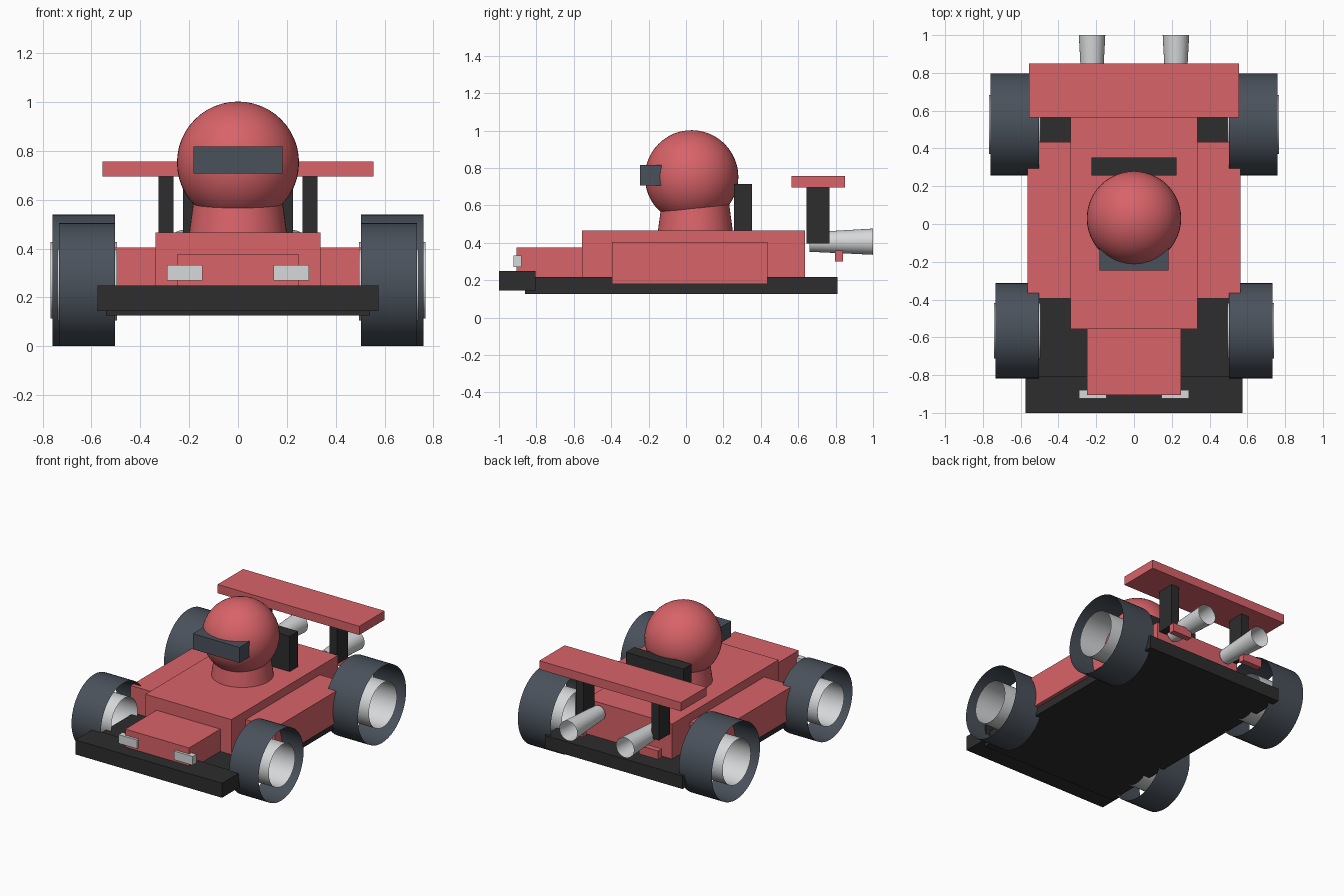
import bpy
import bmesh
import math
from mathutils import Matrix, Vector

cube = bpy.data.objects.get("Cube")
if cube:
    bpy.data.objects.remove(cube, do_unlink=True)


def material(name, rgb):
    mat = bpy.data.materials.new(name)
    mat.use_nodes = True
    mat.diffuse_color = (*rgb, 1)
    mat.node_tree.nodes["Principled BSDF"].inputs["Base Color"].default_value = (*rgb, 1)
    return mat


RED = material("red paint", (0.69, 0.125, 0.14))
BLACK = material("black trim", (0.026, 0.026, 0.026))
RUBBER = material("slate rubber", (0.068, 0.083, 0.105))
SILVER = material("silver metal", (0.68, 0.69, 0.70))


def finish(name, bm, mat, smooth=False):
    mesh = bpy.data.meshes.new(name)
    bm.to_mesh(mesh)
    bm.free()
    mesh.materials.append(mat)
    for poly in mesh.polygons:
        poly.use_smooth = smooth
    obj = bpy.data.objects.new(name, mesh)
    bpy.context.collection.objects.link(obj)
    return obj


def box(name, mat, xs, ys, zs):
    """Block between pairs of limits on each axis."""
    bm = bmesh.new()
    bmesh.ops.create_cube(bm, size=1)
    for v in bm.verts:
        v.co = Vector(r[0] if c < 0 else r[1] for c, r in zip(v.co, (xs, ys, zs)))
    finish(name, bm, mat)


def tube(name, mat, start, end, r1, r2):
    """Open-ended round tube from start to end."""
    bm = bmesh.new()
    start, end = Vector(start), Vector(end)
    axis = end - start
    turn = Vector((0, 0, 1)).rotation_difference(axis).to_matrix().to_4x4()
    bmesh.ops.create_cone(bm, cap_ends=False, segments=48, radius1=r1, radius2=r2,
                          depth=axis.length,
                          matrix=Matrix.Translation((start + end) / 2) @ turn)
    finish(name, bm, mat, True)


# Chassis and body
box("floor_pan", BLACK, (-0.54, 0.54), (-0.86, 0.81), (0.125, 0.217))
box("front_bumper", BLACK, (-0.575, 0.575), (-1, -0.805), (0.145, 0.248))
box("nose", RED, (-0.25, 0.25), (-0.905, -0.555), (0.215, 0.375))
box("main_body", RED, (-0.337, 0.337), (-0.555, 0.637), (0.215, 0.465))
box("seat_back", BLACK, (-0.225, 0.225), (0.257, 0.352), (0.46, 0.715))
box("rear_wing", RED, (-0.555, 0.555), (0.565, 0.85), (0.695, 0.757))

# Driver
tube("neck", RED, (0, 0.05, 0.465), (0, 0.05, 0.65), 0.2, 0.175)
bm = bmesh.new()
bmesh.ops.create_uvsphere(bm, u_segments=48, v_segments=24, radius=0.25,
                          matrix=Matrix.Translation((0, 0.03, 0.752)))
finish("helmet", bm, RED, True)
box("visor", RUBBER, (-0.183, 0.183), (-0.245, -0.13), (0.707, 0.817))

# Paired parts on both sides
for side, s in (("left", 1), ("right", -1)):
    def pair(a, b):
        return tuple(sorted((s * a, s * b)))

    box(side + "_side_pod", RED, pair(0.33, 0.565), (-0.395, 0.435), (0.18, 0.405))
    box(side + "_headlight", SILVER, pair(0.145, 0.29), (-0.923, -0.88), (0.27, 0.332))
    box(side + "_tail_light", RED, pair(0.22, 0.37), (0.797, 0.84), (0.30, 0.36))
    box(side + "_wing_strut", BLACK, pair(0.265, 0.325), (0.645, 0.767), (0.395, 0.7))
    tube(side + "_exhaust", SILVER, (s * 0.222, 0.66, 0.404), (s * 0.222, 1, 0.406), 0.052, 0.07)

    # Wheels are open tyres around open hubs
    for end, y, r, width, hub in (("front", -0.565, 0.252, 0.23, 0.147),
                                  ("rear", 0.527, 0.27, 0.257, 0.157)):
        tube(f"{side}_{end}_tyre", RUBBER, (s * 0.503, y, r), (s * (0.503 + width), y, r), r, r)
        tube(f"{side}_{end}_hub", SILVER, (s * 0.495, y, r), (s * (0.51 + width), y, r), hub, hub)
